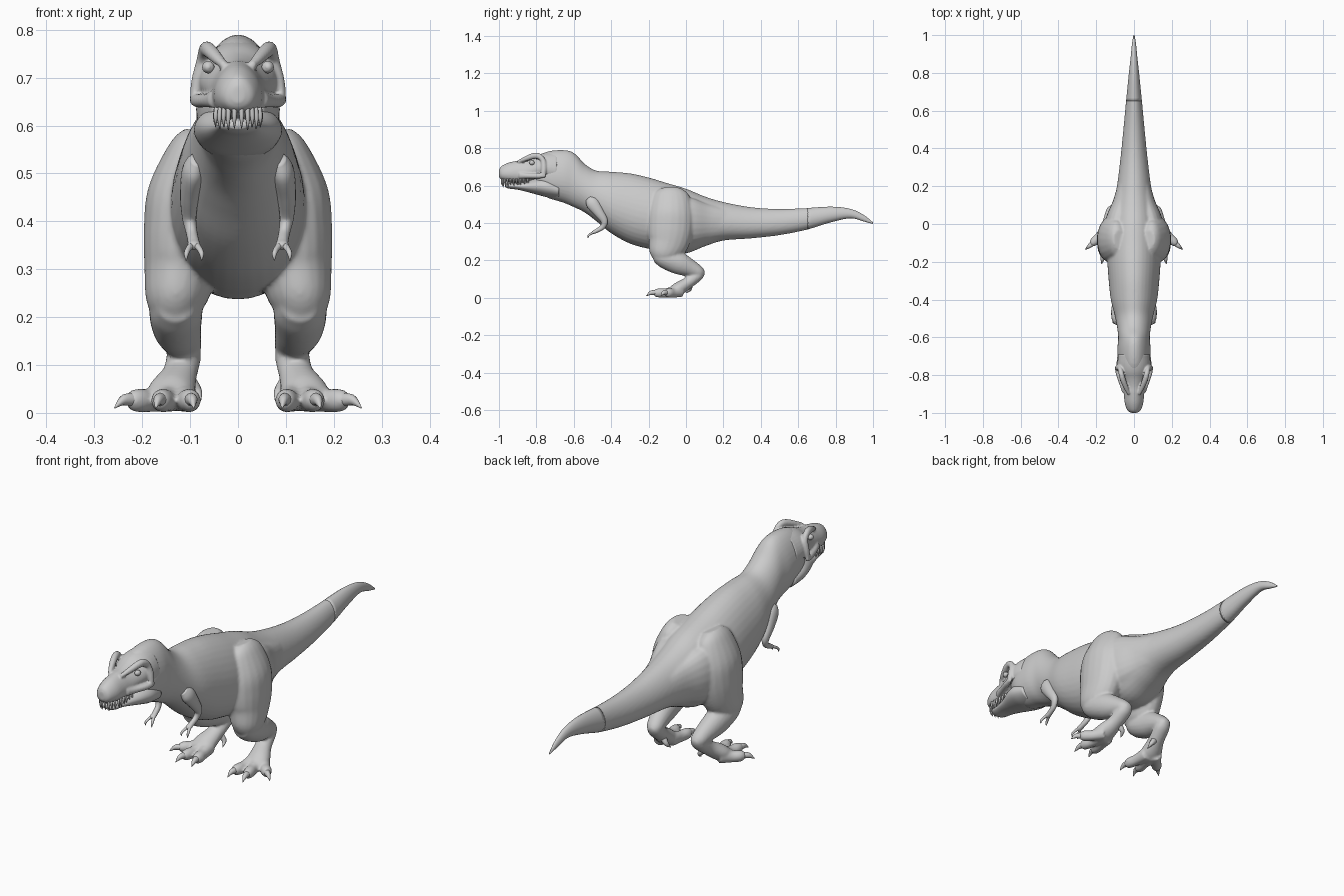
import bpy, bmesh, math
from mathutils import Vector


def spline(rows, n=5):
    """Catmull-Rom interpolation of rows of numbers."""
    out = []
    for i in range(len(rows) - 1):
        a, b, c, d = (rows[max(i - 1, 0)], rows[i], rows[i + 1], rows[min(i + 2, len(rows) - 1)])
        for k in range(n):
            t = k / n
            out.append([0.5 * (2 * q + (r - p) * t + (2 * p - 5 * q + 4 * r - s) * t * t
                               + (3 * q - p - 3 * r + s) * t ** 3) for p, q, r, s in zip(a, b, c, d)])
    return out + [list(rows[-1])]


def slices(rows, pear=0.0, seg=36):
    """Upright cross-sections from rows of (y, top, bottom, half width)."""
    rings = []
    for y, top, bot, w in spline(rows):
        ring = []
        for i in range(seg):
            a = 2 * math.pi * i / seg
            c, s = math.cos(a), math.sin(a)
            ring.append(Vector((w * c * (1 - pear * s), y, (top + bot) / 2 + (top - bot) / 2 * s)))
        rings.append(ring)
    return rings


def tube(rows, seg=20, n=5):
    """Limb along rows of (x, y, z, side radius, depth radius)."""
    pts = spline(rows, n)
    rings = []
    for i, (x, y, z, ra, rb) in enumerate(pts):
        t = (Vector(pts[min(i + 1, len(pts) - 1)][:3]) - Vector(pts[max(i - 1, 0)][:3])).normalized()
        u = Vector((1, 0, 0))
        u = (u - t * u.dot(t)).normalized()
        v = t.cross(u)
        ra, rb = max(ra, 0.0008), max(rb, 0.0008)
        rings.append([Vector((x, y, z)) + u * ra * math.cos(2 * math.pi * k / seg)
                      + v * rb * math.sin(2 * math.pi * k / seg) for k in range(seg)])
    return rings


def both(tubes):
    """The tubes plus their mirror images."""
    return tubes + [[[Vector((-p.x, p.y, p.z)) for p in r] for r in t] for t in tubes]


def part(name, skins):
    bm = bmesh.new()
    for rings in skins:
        vr = [[bm.verts.new(p) for p in r] for r in rings]
        m = len(vr[0])
        for a, b in zip(vr, vr[1:]):
            for k in range(m):
                bm.faces.new((a[k], a[(k + 1) % m], b[(k + 1) % m], b[k]))
        bm.faces.new(vr[0][::-1])
        bm.faces.new(vr[-1])
    bmesh.ops.recalc_face_normals(bm, faces=bm.faces[:])
    for f in bm.faces:
        f.smooth = True
    me = bpy.data.meshes.new(name)
    bm.to_mesh(me)
    bm.free()
    ob = bpy.data.objects.new(name, me)
    bpy.context.collection.objects.link(ob)
    return ob


def blend(ob, voxel, repeat):
    """Fuse overlapping volumes into one skin."""
    r = ob.modifiers.new("fuse", 'REMESH')
    r.mode, r.voxel_size, r.use_smooth_shade = 'VOXEL', voxel, True
    s = ob.modifiers.new("soften", 'SMOOTH')
    s.factor, s.iterations = 0.5, repeat


# Neck, torso and tail
torso = [(-.80, .755, .575, .055), (-.74, .782, .535, .082), (-.66, .79, .51, .087),
         (-.60, .775, .485, .083), (-.54, .715, .455, .09), (-.48, .68, .41, .102),
         (-.40, .674, .345, .122), (-.30, .665, .29, .133), (-.20, .643, .262, .14),
         (-.10, .613, .247, .14), (0, .583, .238, .135), (.10, .542, .275, .112),
         (.20, .512, .306, .09), (.35, .484, .318, .071), (.50, .475, .335, .056),
         (.65, .48, .365, .042), (.78, .487, .405, .029), (.88, .475, .425, .018),
         (.95, .443, .408, .011), (1.0, .403, .395, .003)]
# Thigh, hip muscle, shin, foot and toes
thigh = tube([(.08, -.08, .585, .03, .05), (.09, -.08, .55, .055, .095), (.105, -.08, .46, .083, .122),
              (.114, -.083, .38, .083, .126), (.12, -.095, .30, .076, .112),
              (.13, -.12, .235, .063, .082), (.13, -.13, .195, .04, .045)])
hip = tube([(.10, -.08, .42, .07, .13), (.085, .02, .41, .065, .125), (.06, .12, .405, .05, .095),
            (.035, .25, .40, .04, .07)])
shin = tube([(.13, -.165, .225, .04, .035), (.13, -.12, .215, .055, .055), (.128, -.04, .185, .052, .06),
             (.118, .03, .155, .042, .045), (.112, .075, .132, .034, .032), (.112, .095, .122, .018, .018)])
foot = tube([(.112, .09, .14, .022, .018), (.112, .065, .122, .035, .031), (.122, .01, .08, .037, .032),
             (.138, -.045, .045, .05, .036), (.145, -.085, .028, .05, .024)])
toe_ends = [((.115, -.05), (.098, -.165), (.092, -.208)),
            ((.14, -.05), (.162, -.165), (.172, -.212)),
            ((.15, -.03), (.222, -.105), (.258, -.135))]
toes, claws = [], []
for (bx, by), (tx, ty), (cx, cy) in toe_ends:
    mx, my = (bx + tx) / 2, (by + ty) / 2
    toes.append(tube([(bx, by, .034, .03, .032), (mx, my, .026, .023, .025),
                      (mx * .4 + tx * .6, my * .4 + ty * .6, .026, .024, .025),
                      (tx, ty, .026, .018, .02), (tx * .8 + cx * .2, ty * .8 + cy * .2, .025, .008, .008)]))
    claws.append(tube([(tx, ty, .028, .014, .014), ((tx + cx) / 2, (ty + cy) / 2, .026, .010, .011),
                       (cx, cy, .010, .001, .001)], 12))
claws.append(tube([(.10, .02, .065, .014, .014), (.085, .02, .045, .010, .010),
                   (.078, .0, .025, .001, .001)], 12))
blend(part("body", [slices(torso, .12)] + both([thigh, hip, shin, foot] + toes)), .0065, 5)
part("tail_tip", [slices(torso[-5:], .12, 24)])
part("foot_claws", both(claws))

# Arms with two fingers each
arm = tube([(.085, -.52, .53, .015, .02), (.093, -.50, .505, .024, .035), (.101, -.465, .455, .020, .027),
            (.102, -.437, .410, .015, .019), (.097, -.447, .378, .012, .014),
            (.093, -.478, .358, .012, .011), (.092, -.495, .350, .013, .009), (.092, -.503, .347, .006, .005)])
fingers = [tube([(.092 + d * .2, -.49, .352, .008, .007), (.092 + d * .7, -.508, .343, .006, .006),
                 (.092 + d, -.522, .332, .005, .005), (.092 + d, -.524, .318, .001, .001)], 12)
           for d in (-.016, .016)]
part("arms", both([arm] + fingers))

# Skull with brow ridges and cheeks, fused
skull = [(-1.0, .683, .648, .012), (-.988, .703, .632, .033), (-.95, .722, .619, .048),
         (-.90, .733, .612, .053), (-.86, .738, .618, .058), (-.82, .750, .63, .068),
         (-.78, .768, .635, .080), (-.74, .778, .62, .086), (-.69, .782, .60, .083)]
brow = tube([(.028, -.90, .725, .008, .008), (.045, -.86, .742, .013, .013), (.060, -.82, .757, .015, .016),
             (.068, -.79, .758, .014, .016), (.075, -.765, .735, .012, .014),
             (.086, -.76, .69, .012, .015), (.093, -.765, .645, .008, .012)])
cheek = tube([(.05, -.89, .655, .012, .018), (.066, -.84, .652, .014, .014),
              (.085, -.785, .652, .013, .014), (.094, -.75, .655, .006, .01)])
blend(part("skull", [slices(skull, .15)] + both([brow, cheek])), .0045, 3)

# Lower jaw
jaw = [(-.968, .608, .593, .018), (-.948, .616, .584, .039), (-.90, .615, .578, .047),
       (-.85, .624, .566, .06), (-.79, .642, .55, .083), (-.74, .645, .537, .092), (-.68, .62, .53, .084)]
part("lower_jaw", [slices(jaw)])

# Eyes
part("eyes", both([tube([(.06, -.838, .722, .002, .002), (.061, -.834, .722, .009, .009),
                         (.062, -.824, .722, .013, .013), (.063, -.814, .722, .009, .009),
                         (.063, -.810, .722, .002, .002)], 16)]))

# Teeth follow the jaw edge
teeth = []
for i in range(10):
    a = i / 9
    x, y = .008 + .042 * min(1, a * 2.2) ** .8, -.985 + .14 * a ** 1.4
    length = .034 - .014 * a + .005 * (i % 2)
    teeth.append(tube([(x * .9, y, .638, .005, .005), (x * .95, y, .628 - length * .4, .0045, .0045),
                       (x * .93, y + .005, .628 - length, .0006, .0006)], 8, 3))
for i in range(6):
    x, y = .007 + .033 * min(1, i / 3), -.957 + .004 * i * i
    teeth.append(tube([(x, y, .605, .004, .004), (x, y, .62, .003, .003), (x, y, .632, .0006, .0006)], 8, 3))
part("teeth", both(teeth))
